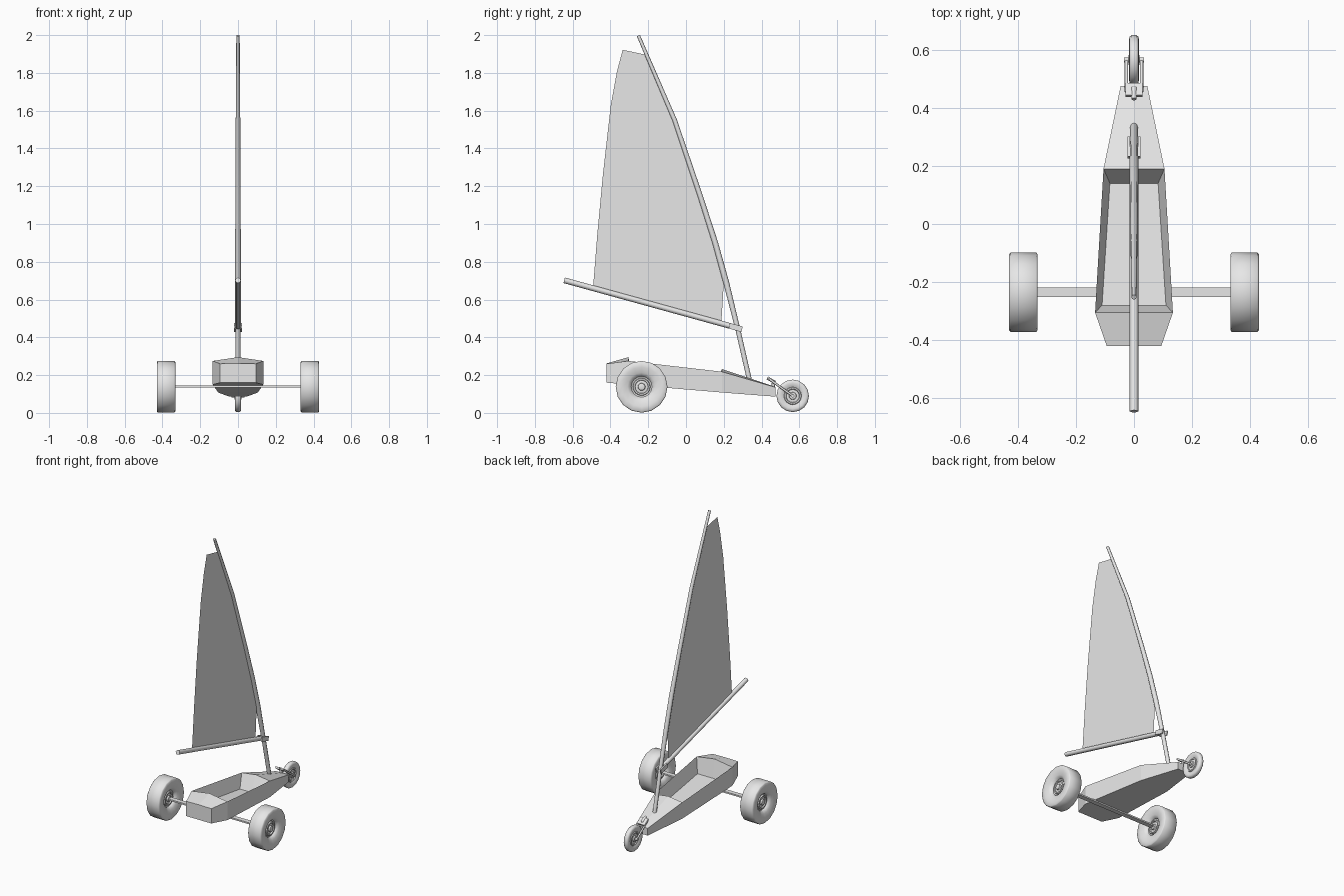
import bpy, bmesh, math
from mathutils import Vector, Matrix

if "Cube" in bpy.data.objects:
    bpy.data.objects.remove(bpy.data.objects["Cube"])

grey = bpy.data.materials.new("plain_grey")
grey.diffuse_color = (0.8, 0.8, 0.8, 1)
grey.use_nodes = True
grey.node_tree.nodes["Principled BSDF"].inputs["Base Color"].default_value = grey.diffuse_color


def finish(name, bm, angle=None, recalc=True):
    if recalc:
        bmesh.ops.recalc_face_normals(bm, faces=bm.faces[:])
    me = bpy.data.meshes.new(name)
    bm.to_mesh(me)
    bm.free()
    ob = bpy.data.objects.new(name, me)
    bpy.context.collection.objects.link(ob)
    me.materials.append(grey)
    if angle:
        bpy.ops.object.select_all(action='DESELECT')
        bpy.context.view_layer.objects.active = ob
        ob.select_set(True)
        bpy.ops.object.shade_smooth_by_angle(angle=math.radians(angle))
    return ob


def tube(name, pts, radii, sides=8):
    """Round rod along a path, with capped ends."""
    bm = bmesh.new()
    pts = [Vector(p) for p in pts]
    rings = []
    for i, p in enumerate(pts):
        d = (pts[min(i + 1, len(pts) - 1)] - pts[max(i - 1, 0)]).normalized()
        u = d.cross(Vector((1, 0, 0)) if abs(d.x) < 0.9 else Vector((0, 1, 0))).normalized()
        v = d.cross(u)
        rings.append([bm.verts.new(p + radii[i] * (u * math.cos(a) + v * math.sin(a)))
                      for a in (math.tau * k / sides for k in range(sides))])
    for a, b in zip(rings, rings[1:]):
        for k in range(sides):
            n = (k + 1) % sides
            bm.faces.new((a[k], a[n], b[n], b[k]))
    bm.faces.new(rings[0])
    bm.faces.new(rings[-1])
    return finish(name, bm, 50)


def box(name, centre, size, tilt=0):
    """Box turned about the x axis."""
    bm = bmesh.new()
    m = Matrix.Translation(centre) @ Matrix.Rotation(tilt, 4, 'X') @ Matrix.Diagonal((*size, 1))
    bmesh.ops.create_cube(bm, size=1, matrix=m)
    return finish(name, bm)


def wheel(name, centre, half, sides=16):
    """Wheel revolved about x from a half profile of (radius, x)."""
    bm = bmesh.new()
    profile = half + [(r, -x) for r, x in reversed(half)]
    rings = []
    for r, x in profile:
        rings.append([bm.verts.new(Vector(centre) + Vector((x, r * math.cos(a), r * math.sin(a))))
                      for a in (math.tau * k / sides for k in range(sides))])
    for a, b in zip(rings, rings[1:]):
        for k in range(sides):
            n = (k + 1) % sides
            bm.faces.new((a[k], a[n], b[n], b[k]))
    bm.faces.new(rings[0])
    bm.faces.new(rings[-1])
    return finish(name, bm, 55)


# Hull: stations of (y, half width, bottom z, edge z, crown z), stern to nose
stations = [(-0.42, 0.094, 0.16, 0.26, 0.262), (-0.305, 0.134, 0.15, 0.275, 0.295),
            (0.19, 0.105, 0.108, 0.218, 0.232), (0.475, 0.046, 0.086, 0.135, 0.137)]
bm = bmesh.new()
rows = []
for y, w, zb, ze, zc in stations:
    rows.append([bm.verts.new(p) for p in
                 ((-w, y, zb), (-w, y, ze), (0, y, zc), (w, y, ze), (w, y, zb))])
for i, (a, b) in enumerate(zip(rows, rows[1:])):
    for j in range(5):
        if i == 1 and j in (1, 2):
            continue                     # cockpit opening
        n = (j + 1) % 5
        bm.faces.new((a[j], a[n], b[n], b[j]))
bm.faces.new(rows[0])
bm.faces.new(rows[-1])
# Cockpit tub: opening down to a smaller sloping floor
s, f = rows[1], rows[2]
rim = [s[1], s[2], s[3], f[3], f[2], f[1]]
floor = [bm.verts.new(p) for p in ((-0.11, -0.28, 0.175), (0, -0.28, 0.175), (0.11, -0.28, 0.175),
                                   (0.083, 0.14, 0.132), (0, 0.14, 0.132), (-0.083, 0.14, 0.132))]
for k in range(6):
    n = (k + 1) % 6
    bm.faces.new((rim[k], rim[n], floor[n], floor[k]))
bm.faces.new(floor)
finish("hull", bm)

# Rear axle and rear wheels
box("rear_axle", (0, -0.235, 0.139), (0.74, 0.032, 0.01))
rear = [(0.012, 0.036), (0.018, 0.034), (0.02, 0.024), (0.034, 0.022), (0.036, 0.03), (0.044, 0.03),
        (0.047, 0.02), (0.055, 0.022), (0.058, 0.032), (0.075, 0.042), (0.105, 0.049),
        (0.131, 0.049), (0.137, 0.044)]
for side, tag in ((-1, "left"), (1, "right")):
    wheel("rear_wheel_" + tag, (side * 0.381, -0.235, 0.138), rear)

# Steered front wheel with its fork
front = [(0.01, 0.019), (0.018, 0.018), (0.02, 0.01), (0.034, 0.009), (0.037, 0.015), (0.044, 0.015),
         (0.047, 0.01), (0.056, 0.014), (0.07, 0.017), (0.08, 0.015), (0.086, 0.008)]
wheel("front_wheel", (0, 0.565, 0.09), front)
tube("front_axle", [(-0.034, 0.565, 0.09), (0.034, 0.565, 0.09)], [0.009, 0.009])
for side, tag in ((-1, "left"), (1, "right")):
    tube("fork_leg_" + tag, [(side * 0.026, 0.455, 0.168), (side * 0.026, 0.565, 0.09)], [0.006, 0.006])
box("fork_crown", (0, 0.462, 0.165), (0.058, 0.05, 0.012), math.radians(-35))
tube("steering_stem", [(0, 0.43, 0.185), (0, 0.465, 0.165), (0, 0.455, 0.11)], [0.009, 0.011, 0.009])

# Bent mast and sloping boom
mast = [(0.338, 0.165), (0.275, 0.44), (0.213, 0.69), (0.155, 0.9), (0.075, 1.15), (-0.06, 1.55), (-0.252, 1.997)]
tube("mast", [(0, y, z) for y, z in mast], [0.013, 0.013, 0.0155, 0.015, 0.0135, 0.012, 0.009])
tube("boom", [(0, -0.645, 0.702), (0, 0.245, 0.457)], [0.015, 0.015])
slope = math.atan2(-0.245, 0.89)
for side, tag in ((-1, "left"), (1, "right")):
    box("boom_jaw_" + tag, (side * 0.018, 0.263, 0.452), (0.008, 0.07, 0.03), slope)

# Sail: flat sheet between the mast, the boom and a curved trailing edge
bm = bmesh.new()
outline = [(0.187, 0.475), (0.2, 0.69), (0.15, 0.9), (0.07, 1.15), (-0.065, 1.55), (-0.207, 1.895),
           (-0.335, 1.922), (-0.365, 1.81), (-0.398, 1.63), (-0.44, 1.26), (-0.47, 0.94), (-0.492, 0.662)]
bm.faces.new([bm.verts.new((0, y, z)) for y, z in outline])
finish("sail", bm, recalc=False)
